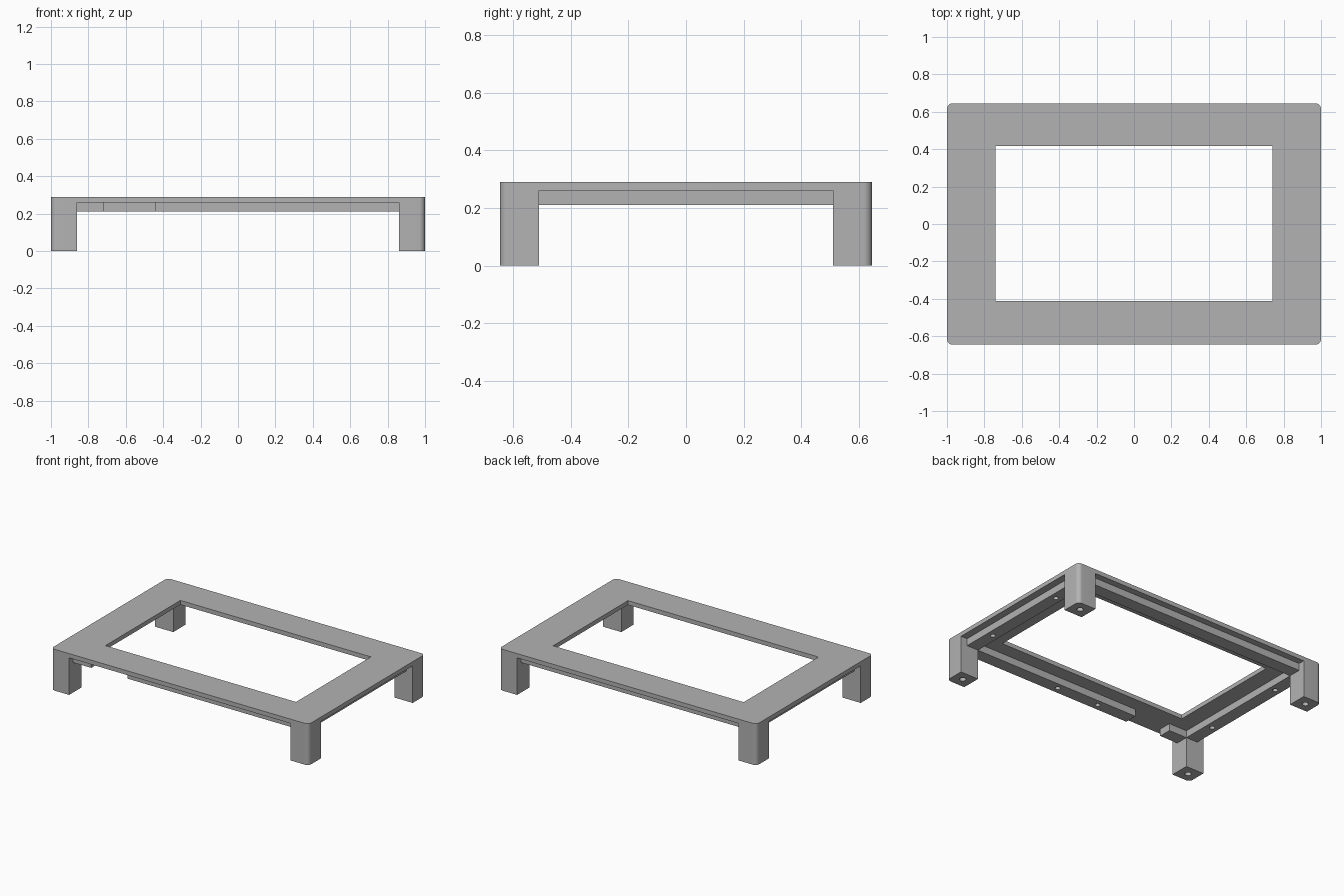
import bpy
import bmesh
from math import radians
from mathutils import Matrix, Vector

if "Cube" in bpy.data.objects:
    bpy.data.objects.remove(bpy.data.objects["Cube"])

HALF_X, HALF_Y, HEIGHT = 1.0, 0.645, 0.29
LEG_X, LEG_Y = 0.86, 0.51            # inner faces of the legs
RAIL_X, RAIL_Y = 0.95, 0.60          # outer faces of the rails
PLATE_Z, RAIL_Z = 0.26, 0.21         # undersides of plate and rails

grey = bpy.data.materials.new("plain_grey")
grey.use_nodes = True
grey.diffuse_color = (0.45, 0.45, 0.45, 1)
grey.node_tree.nodes["Principled BSDF"].inputs["Base Color"].default_value = grey.diffuse_color


def finish(bm, name):
    mesh = bpy.data.meshes.new(name)
    bm.to_mesh(mesh)
    bm.free()
    mesh.materials.append(grey)
    obj = bpy.data.objects.new(name, mesh)
    bpy.context.collection.objects.link(obj)
    return obj


def box(name, low, high, corner=0.0):
    """Box between two corners, optionally with rounded upright edges."""
    low, high = Vector(low), Vector(high)
    bm = bmesh.new()
    matrix = Matrix.Translation((low + high) / 2) @ Matrix.Diagonal((high - low).to_4d())
    bmesh.ops.create_cube(bm, size=1, matrix=matrix)
    if corner:
        upright = [e for e in bm.edges
                   if abs(e.verts[0].co.z - e.verts[1].co.z) > 0.01]
        bmesh.ops.bevel(bm, geom=upright, offset=corner, segments=8,
                        profile=0.5, affect='EDGES')
    return finish(bm, name)


def rod(x, y, z, radius, depth):
    """Cutter for a blind hole going up from height z."""
    bm = bmesh.new()
    bmesh.ops.create_cone(bm, cap_ends=True, segments=24, radius1=radius,
                          radius2=radius, depth=2 * depth,
                          matrix=Matrix.Translation((x, y, z)))
    return finish(bm, "hole_cutter")


def cut(obj, cutters):
    for cutter in cutters:
        mod = obj.modifiers.new("cut", 'BOOLEAN')
        mod.operation, mod.solver, mod.object = 'DIFFERENCE', 'EXACT', cutter
        cutter.hide_render = True
    bpy.context.view_layer.update()
    graph = bpy.context.evaluated_depsgraph_get()
    mesh = bpy.data.meshes.new_from_object(obj.evaluated_get(graph))
    obj.modifiers.clear()
    obj.data = mesh
    for cutter in cutters:
        bpy.data.objects.remove(cutter)


def smooth(obj):
    bpy.ops.object.select_all(action='DESELECT')
    obj.select_set(True)
    bpy.context.view_layer.objects.active = obj
    bpy.ops.object.shade_smooth_by_angle(angle=radians(30))


# Frame: one rounded block, cut away to leave the top plate and four legs
frame = box("frame_with_legs", (-HALF_X, -HALF_Y, 0), (HALF_X, HALF_Y, HEIGHT), 0.03)
cutters = [
    box("long_gap", (-LEG_X, -1, -1), (LEG_X, 1, PLATE_Z)),
    box("side_gap", (-2, -LEG_Y, -1), (2, LEG_Y, PLATE_Z)),
    box("opening", (-0.74, -0.413, -1), (0.74, 0.417, 1)),
]
# Screw holes under the legs
for sx in (-1, 1):
    for sy in (-1, 1):
        cutters.append(rod(sx * 0.93, sy * 0.577, 0, 0.021, 0.1))
cut(frame, cutters)
smooth(frame)

# Rails under the plate, running between the legs
back_rail = box("back_rail", (-LEG_X, LEG_Y, RAIL_Z), (LEG_X, RAIL_Y, PLATE_Z))
front_rail = box("front_rail", (-0.44, -RAIL_Y, RAIL_Z), (LEG_X, -LEG_Y, PLATE_Z))
front_stub = box("front_rail_stub", (-LEG_X, -RAIL_Y, RAIL_Z), (-0.72, -LEG_Y, PLATE_Z))
cut(front_rail, [rod(x, -0.555, RAIL_Z, 0.017, 0.04) for x in (-0.165, 0.165)])
smooth(front_rail)

for side, name in ((1, "left_rail"), (-1, "right_rail")):
    xs = sorted((side * LEG_X, side * RAIL_X))
    rail = box(name, (xs[0], -LEG_Y, RAIL_Z), (xs[1], LEG_Y, PLATE_Z))
    cut(rail, [rod(side * 0.905, y, RAIL_Z, 0.017, 0.04) for y in (-0.31, 0.31)])
    smooth(rail)
